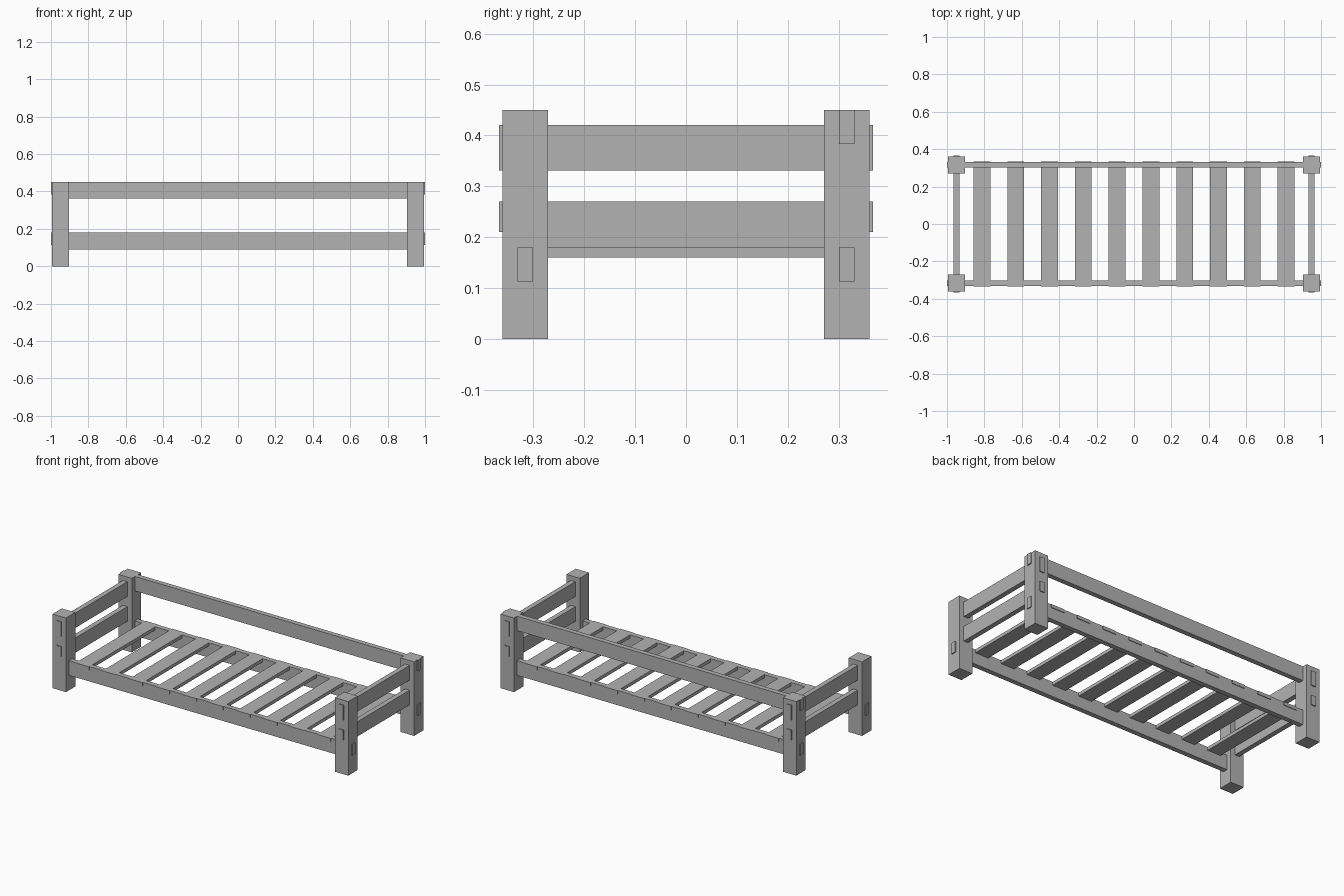
import bpy

cube = bpy.data.objects.get("Cube")
if cube:
    bpy.data.objects.remove(cube, do_unlink=True)

# Single plain finish
grey = bpy.data.materials.new("plain grey")
grey.use_nodes = True
colour = (0.45, 0.45, 0.45, 1)
grey.diffuse_color = colour
grey.node_tree.nodes["Principled BSDF"].inputs["Base Color"].default_value = colour


def box(name, x, y, z):
    """Axis-aligned box from (low, high) ranges."""
    ranges = (x, y, z)
    bpy.ops.mesh.primitive_cube_add(size=1, location=[(a + b) / 2 for a, b in ranges])
    ob = bpy.context.object
    ob.name = name
    ob.scale = [b - a for a, b in ranges]
    bpy.ops.object.transform_apply(location=False, rotation=False, scale=True)
    ob.data.materials.append(grey)
    return ob


def around(centre, half):
    return (centre - half, centre + half)


POST_X, POST_Y, HALF_POST = 0.949, 0.316, 0.045
INNER_X, INNER_Y = POST_X - HALF_POST, POST_Y - HALF_POST
END_X, END_Y = 1.0, 0.367          # tips of the through tenons
HALF_BOARD = 0.015
HEIGHT = 0.45

# Corner posts
for sx, side in ((1, "left"), (-1, "right")):
    for sy, face in ((-1, "front"), (1, "back")):
        box(f"{face}_{side}_post", around(sx * POST_X, HALF_POST),
            around(sy * POST_Y, HALF_POST), (0, HEIGHT))


# Long rails, with narrower tenons passing through the posts
def long_rail(name, y, bottom, top):
    thickness = around(y, HALF_BOARD)
    box(name, (-INNER_X, INNER_X), thickness, (bottom, top))
    for s, side in ((1, "left"), (-1, "right")):
        box(f"{name}_{side}_tenon", sorted((s * INNER_X, s * END_X)),
            thickness, (top - 0.067, top))


long_rail("front_side_rail", -POST_Y, 0.09, 0.18)
long_rail("back_side_rail", POST_Y, 0.09, 0.18)
long_rail("back_guard_rail", POST_Y, 0.362, HEIGHT)


# Cross rails at both ends
def end_rail(name, x, bottom, top, tenon):
    thickness = around(x, HALF_BOARD)
    box(name, thickness, (-INNER_Y, INNER_Y), (bottom, top))
    for s, face in ((-1, "front"), (1, "back")):
        box(f"{name}_{face}_tenon", thickness,
            sorted((s * INNER_Y, s * END_Y)), (top - tenon, top))


for s, side in ((1, "left"), (-1, "right")):
    end_rail(f"{side}_lower_end_rail", s * POST_X, 0.18, 0.27, 0.06)
    end_rail(f"{side}_upper_end_rail", s * POST_X, 0.331, 0.421, 0.09)

# Slats let into the side rails, ends slightly proud
COUNT, PITCH = 10, 0.1806
for i in range(COUNT):
    box(f"slat_{i + 1}", around((i - (COUNT - 1) / 2) * PITCH, HALF_POST),
        (-0.335, 0.335), (0.16, 0.18))
